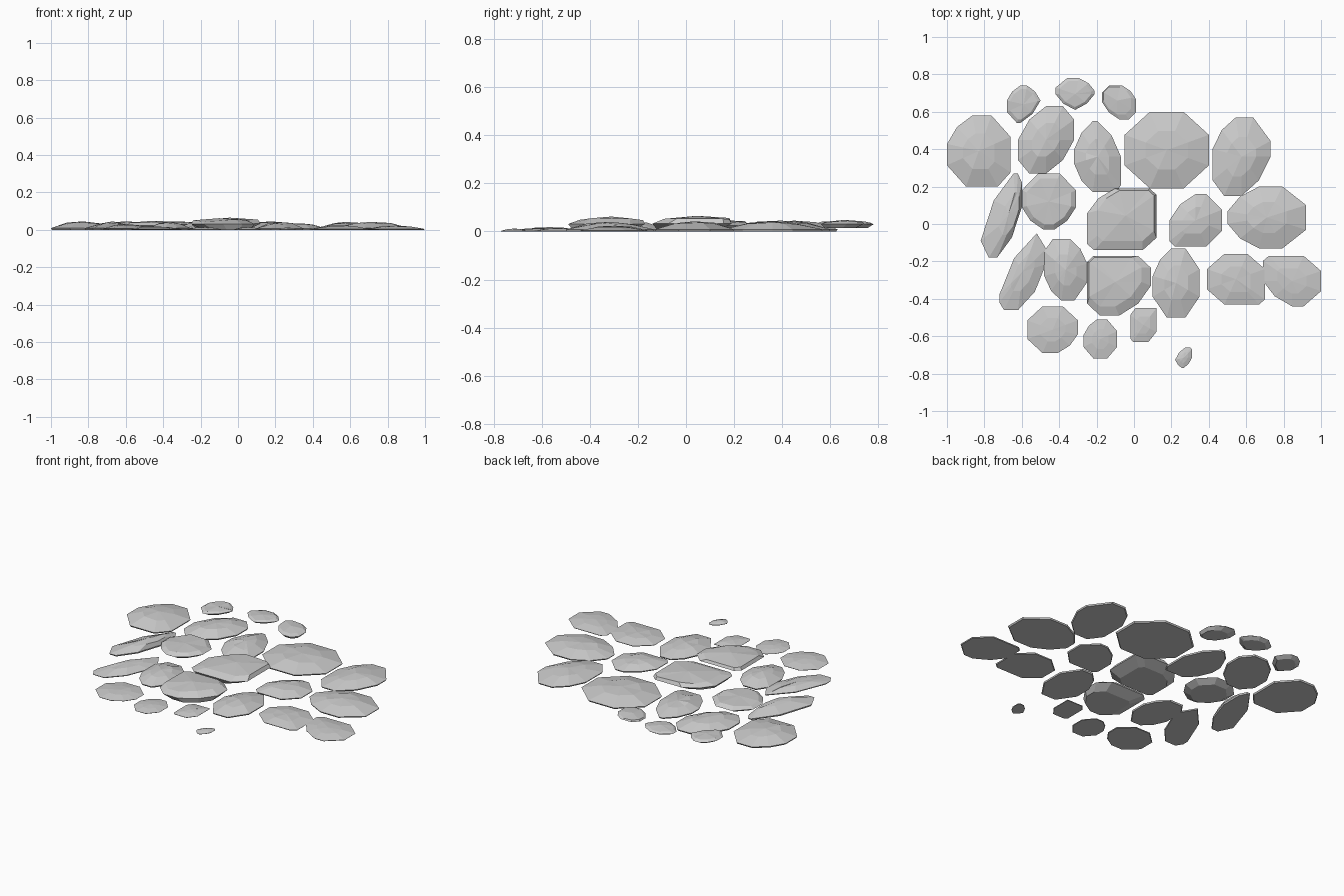
import bpy
import bmesh
import random
from mathutils import Vector

random.seed(4)
cube = bpy.data.objects.get("Cube")
if cube:
    bpy.data.objects.remove(cube)

# One pale grey for every stone
grey = bpy.data.materials.new("pale_grey_stone")
grey.use_nodes = True
grey.diffuse_color = (0.6, 0.6, 0.6, 1)
grey.node_tree.nodes["Principled BSDF"].inputs["Base Color"].default_value = grey.diffuse_color

# Cross-section styles: foot scale, rim height share, shoulder scale
DOME = dict(foot=0.97, rim=0.2, shoulder=0.5)
SLAB = dict(foot=0.72, rim=0.5, shoulder=0.82)


def outline(xs, ys, cuts):
    """Rectangle with its four corners chipped off, counter-clockwise from back left."""
    corners = [(xs[i], ys[j]) for i, j in ((0, 1), (0, 0), (1, 0), (1, 1))]
    middle = Vector((sum(xs) / 2, sum(ys) / 2))
    size = (xs[1] - xs[0], ys[1] - ys[0])
    points = []
    for n, (x, y) in enumerate(corners):
        cut = cuts[n] / 10
        corner = Vector((x, y))
        # Keep neighbouring chips from overlapping along a side
        before = cut / max(1, cut + cuts[n - 1] / 10)
        after = cut / max(1, cut + cuts[(n + 1) % 4] / 10)
        along_x = Vector((size[0] if x < middle.x else -size[0], 0))
        along_y = Vector((0, size[1] if y < middle.y else -size[1]))
        first, last = (along_x, along_y) if n % 2 == 0 else (along_y, along_x)
        start, end = corner + first * before, corner + last * after
        points.append(start)
        if cut >= 0.4:  # large chips bow outwards
            points.append((start + end) / 2 * 0.8 + corner * 0.2)
        points.append(end)
    return middle, points


def stone(name, xs, ys, cuts, height, style=DOME, lean=(0, 0), base=0):
    middle, points = outline(xs, ys, cuts)
    lean = Vector(lean)
    thick = height - base
    bm = bmesh.new()

    def ring(scale, z, shift, rough=0):
        return [bm.verts.new((*(middle + shift + (p - middle) * scale),
                              z + rough * thick * random.uniform(-1, 1)))
                for p in points]

    rings = [ring(style["foot"], base, -lean if style is SLAB else lean * 0),
             ring(1, base + thick * style["rim"], lean * 0),
             ring(style["shoulder"], base + thick * 0.8, lean, 0.1)]
    bm.faces.new(reversed(rings[0]))
    count = len(points)
    for lower, upper in zip(rings, rings[1:]):
        for i in range(count):
            j = (i + 1) % count
            bm.faces.new((lower[i], lower[j], upper[j], upper[i]))
    # Low peak closing the top
    peak = bm.verts.new((*(middle + lean), height))
    for i in range(count):
        bm.faces.new((rings[2][i], rings[2][(i + 1) % count], peak))
    bmesh.ops.remove_doubles(bm, verts=bm.verts, dist=0.0005)
    bmesh.ops.recalc_face_normals(bm, faces=bm.faces)
    mesh = bpy.data.meshes.new(name)
    bm.to_mesh(mesh)
    bm.free()
    mesh.materials.append(grey)
    bpy.context.collection.objects.link(bpy.data.objects.new(name, mesh))


# Corner chips: back left, front left, front right, back right (tenths)
# Small raised stones at the back
stone("rear_small_stone_right", (-.68, -.5), (.54, .74), (4, 3, 6, 4), .045, SLAB, base=.015)
stone("rear_small_stone_middle", (-.42, -.21), (.61, .78), (3, 5, 5, 4), .045, SLAB, base=.015)
stone("rear_small_stone_left", (-.17, .01), (.56, .74), (2, 5, 2, 4), .048, SLAB, (-.01, .01), base=.015)

# Back row
stone("back_row_round_stone", (-1, -.66), (.2, .58), (4, 3, 2, 3), .045)
stone("back_row_slanted_stone", (-.62, -.32), (.27, .63), (5, 2, 5, 2), .045)
stone("back_row_narrow_stone", (-.32, -.07), (.17, .55), (4, 4, 1, 5), .042)
stone("back_row_large_stone", (-.05, .4), (.19, .6), (3, 3, 3, 3), .045)
stone("back_row_end_stone", (.42, .73), (.15, .57), (4, 2, 5, 3), .042)

# Centre row
stone("centre_row_ridged_stone", (-.82, -.6), (-.18, .27), (8, 2, 6, 1), .045, lean=(.04, .01))
stone("centre_row_thick_stone", (-.6, -.31), (-.03, .27), (3, 4, 4, 3), .048, SLAB)
stone("centre_row_high_stone", (-.25, .12), (-.14, .19), (4, 1, 2, 1), .065, SLAB, (.02, .02))
stone("centre_row_short_stone", (.19, .47), (-.12, .16), (5, 1, 3, 3), .035)
stone("centre_row_wide_stone", (.5, .92), (-.13, .2), (4, 4, 3, 3), .042)

# Front row
stone("front_row_slanted_stone", (-.72, -.47), (-.46, -.05), (8, 1, 6, 2), .03)
stone("front_row_oval_stone", (-.48, -.25), (-.41, -.08), (2, 4, 3, 4), .042)
stone("front_row_high_stone", (-.25, .09), (-.49, -.17), (1, 2, 5, 2), .062, SLAB, (-.02, .02))
stone("front_row_long_stone", (.1, .35), (-.5, -.13), (4, 3, 3, 3), .04)
stone("front_row_low_stone", (.39, .7), (-.43, -.16), (3, 3, 1, 3), .024)
stone("front_row_end_stone", (.69, 1), (-.44, -.17), (1, 5, 3, 3), .022)

# Thin chips at the front
stone("front_chip_large", (-.57, -.3), (-.69, -.44), (3, 3, 4, 3), .018)
stone("front_chip_medium", (-.27, -.09), (-.72, -.51), (4, 3, 3, 3), .014)
stone("front_chip_square", (-.02, .12), (-.63, -.45), (2, 1, 3, 0), .014)
stone("front_chip_tiny", (.22, .31), (-.77, -.66), (6, 4, 5, 1), .012)
